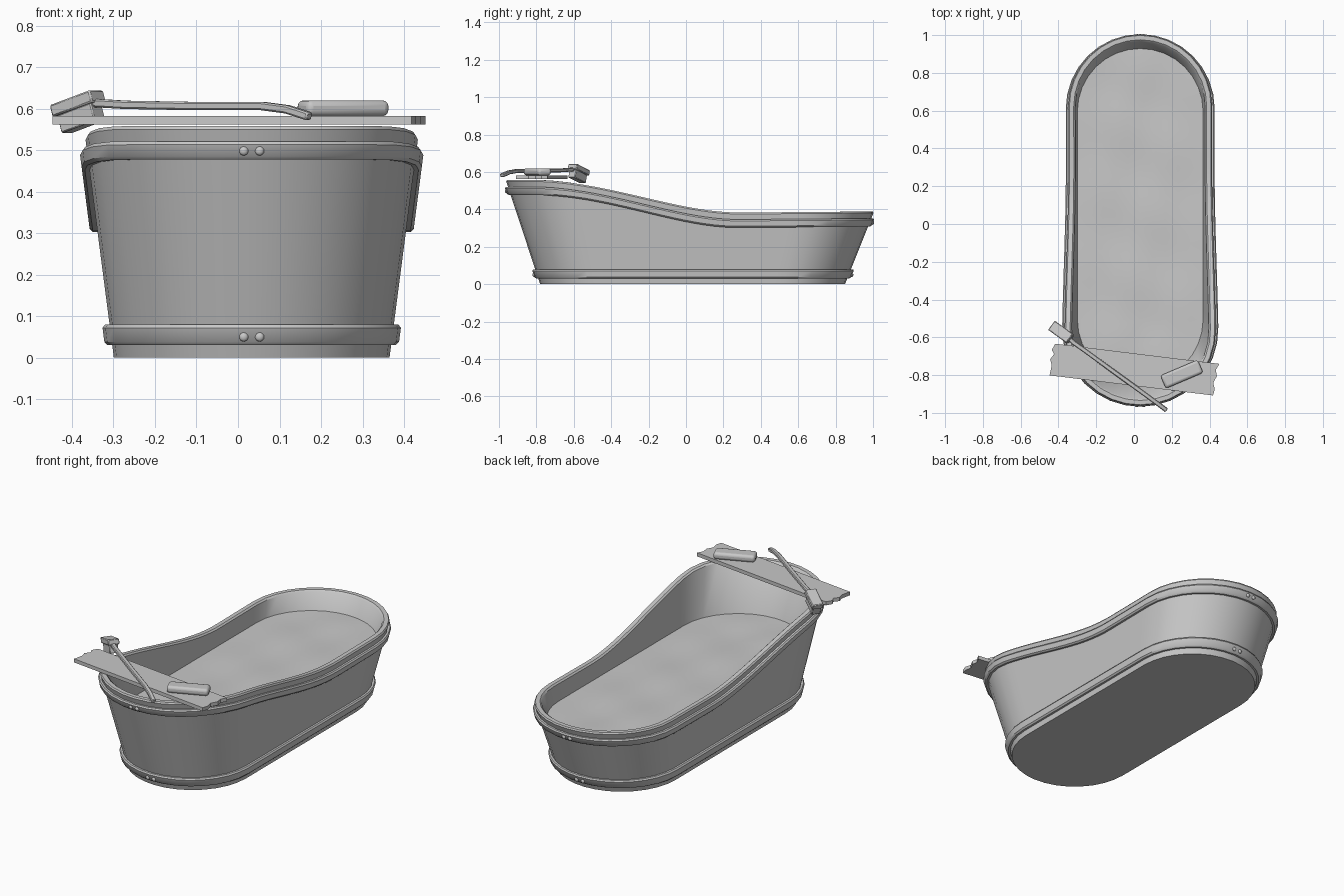
import bpy, bmesh, math
from mathutils import Vector, Matrix

cube = bpy.data.objects.get("Cube")
if cube:
    bpy.data.objects.remove(cube, do_unlink=True)

grey = bpy.data.materials.new("pale_grey")
grey.use_nodes = True
colour = (0.58, 0.58, 0.58, 1)
grey.diffuse_color = colour
grey.node_tree.nodes["Principled BSDF"].inputs["Base Color"].default_value = colour

MID = 0.033      # tub centre line
ARC = 16         # segments per rounded end
SIDE = 22        # segments per straight side


def finish(name, bm, bevel=0.0, segments=2, angle=35):
    bmesh.ops.recalc_face_normals(bm, faces=bm.faces)
    mesh = bpy.data.meshes.new(name)
    bm.to_mesh(mesh)
    bm.free()
    mesh.materials.append(grey)
    ob = bpy.data.objects.new(name, mesh)
    bpy.context.collection.objects.link(ob)
    if bevel:
        mod = ob.modifiers.new("rounding", "BEVEL")
        mod.width, mod.segments = bevel, segments
    bpy.ops.object.select_all(action="DESELECT")
    ob.select_set(True)
    bpy.context.view_layer.objects.active = ob
    bpy.ops.object.shade_smooth_by_angle(angle=math.radians(angle))
    return ob


# Tub outline: (position along the straight side, x factor, y factor)
outline = [(i / SIDE, 1, 0) for i in range(SIDE)]
outline += [(1, math.cos(math.pi * i / ARC), math.sin(math.pi * i / ARC)) for i in range(ARC)]
outline += [(1 - i / SIDE, -1, 0) for i in range(SIDE)]
outline += [(0, -math.cos(math.pi * i / ARC), -math.sin(math.pi * i / ARC)) for i in range(ARC)]


def tub_point(station, z, offset=0.0, fill=1.0):
    u, c, s = station
    half = 0.332 + 0.13 * z
    front = -0.78 - 0.33 * z + half
    back = 0.85 + 0.40 * z - half
    r = (half + offset) * fill
    return Vector((MID + c * r, front + (back - front) * u + s * r, z))


def rim_height(station):
    y = tub_point(station, 0.45).y
    t = min(max((y + 0.8) / 1.1, 0), 1)
    return 0.558 - 0.175 * t * t * (3 - 2 * t) + 0.008 * max(y - 0.3, 0)


def sweep(name, profile, closed=True, cap_start=False):
    """Profile entries: (offset from wall, height, height is measured from rim)."""
    bm = bmesh.new()
    rings = []
    for offset, z, from_rim in profile:
        rings.append([bm.verts.new(tub_point(st, z + (rim_height(st) if from_rim else 0), offset))
                      for st in outline])
    n = len(outline)
    pairs = list(zip(rings, rings[1:])) + ([(rings[-1], rings[0])] if closed else [])
    for a, b in pairs:
        for i in range(n):
            j = (i + 1) % n
            bm.faces.new((a[i], a[j], b[j], b[i]))
    if cap_start:
        bm.faces.new(rings[0])
    return finish(name, bm)


def hoop(name, low, high, from_rim):
    edge = 0.008
    shape = [(-0.004, low), (0.011, low), (0.018, low + edge),
             (0.018, high - edge), (0.011, high), (-0.004, high)]
    sweep(name, [(d, z, from_rim) for d, z in shape])


# Tub shell with rolled rim
sweep("tub_shell", [(0, 0, False), (0, 0.08, False), (0, -0.045, True), (0, -0.008, True),
                    (-0.007, 0, True), (-0.03, 0, True), (-0.037, -0.008, True),
                    (-0.037, 0.25, False)], closed=False, cap_start=True)

# Hoops round the tub
hoop("upper_hoop", -0.081, -0.037, True)
hoop("lower_hoop", 0.03, 0.08, False)

# Water surface with gentle ripples
bm = bmesh.new()
rings = []
for fill in (1, 0.8, 0.6, 0.4, 0.2, 0):
    ring = []
    for st in outline:
        p = tub_point(st, 0.29, -0.036, fill)
        p.z += 0.005 * (1 - fill ** 4) * math.sin(13 * p.x + 5 * p.y) * math.cos(11 * p.y - 6 * p.x)
        ring.append(bm.verts.new(p))
    rings.append(ring)
for a, b in zip(rings, rings[1:]):
    for i in range(len(outline)):
        j = (i + 1) % len(outline)
        bm.faces.new((a[i], a[j], b[j], b[i]))
bmesh.ops.remove_doubles(bm, verts=bm.verts, dist=0.0005)
water = finish("water", bm)
if water.data.polygons[0].normal.z < 0:
    water.data.flip_normals()

# Rivets joining the hoop ends
for end, station in (("front", (0, 0, -1)), ("back", (1, 0, 1))):
    for level, z in (("upper", rim_height(station) - 0.06), ("lower", 0.05)):
        for side in (-1, 1):
            at = tub_point(station, z, 0.017) + Vector((side * 0.019, 0, 0))
            bm = bmesh.new()
            bmesh.ops.create_uvsphere(bm, u_segments=12, v_segments=8, radius=0.011)
            bmesh.ops.scale(bm, vec=(1, 0.7, 1), verts=bm.verts)
            bmesh.ops.translate(bm, vec=at, verts=bm.verts)
            finish(f"{end}_{level}_rivet_{'left' if side > 0 else 'right'}", bm)

# Plank laid across the tub, with splintered ends
ragged = [(-0.435, -0.085), (-0.43, -0.03), (-0.442, 0.0), (-0.425, 0.03), (-0.44, 0.05),
          (-0.425, 0.085), (0.45, 0.085), (0.435, 0.05), (0.445, 0.02), (0.43, -0.02),
          (0.442, -0.05), (0.437, -0.085)]
bm = bmesh.new()
base = bm.faces.new([bm.verts.new((x, y, 0)) for x, y in ragged])
raised = bmesh.ops.extrude_face_region(bm, geom=[base])["geom"]
bmesh.ops.translate(bm, vec=(0, 0, 0.02), verts=[v for v in raised if isinstance(v, bmesh.types.BMVert)])
bmesh.ops.transform(bm, verts=bm.verts,
                    matrix=Matrix.Translation((-0.005, -0.77, 0.562)) @ Matrix.Rotation(math.radians(-7), 4, "Z"))
finish("plank", bm)


def block(name, size, place, bevel, segments=2):
    bm = bmesh.new()
    bmesh.ops.create_cube(bm, size=1)
    bmesh.ops.scale(bm, vec=size, verts=bm.verts)
    bmesh.ops.transform(bm, matrix=place, verts=bm.verts)
    return finish(name, bm, bevel, segments)


# Soap bar
block("soap", (0.215, 0.075, 0.038),
      Matrix.Translation((0.253, -0.795, 0.601)) @ Matrix.Rotation(math.radians(23), 4, "Z"), 0.014, 3)

# Brush head and bristles, tilted over the rim
tilt = (Matrix.Translation((-0.386, -0.573, 0.612)) @ Matrix.Rotation(math.radians(-36), 4, "Z")
        @ Matrix.Rotation(math.radians(-17), 4, "Y"))
block("brush_head", (0.125, 0.06, 0.03), tilt, 0.004, 1)
block("brush_bristles", (0.105, 0.046, 0.045), tilt @ Matrix.Translation((0, 0, -0.036)), 0.003, 1)

# Bent brush handle
path = [Vector(p) for p in ((-0.36, -0.592, 0.614), (-0.32, -0.628, 0.612), (-0.27, -0.663, 0.609),
                            (-0.1, -0.787, 0.606), (0.06, -0.903, 0.606), (0.12, -0.947, 0.598),
                            (0.172, -0.986, 0.581))]
bm = bmesh.new()
rings = []
for i, p in enumerate(path):
    along = (path[min(i + 1, len(path) - 1)] - path[max(i - 1, 0)]).normalized()
    across = along.cross(Vector((0, 0, 1))).normalized() * 0.012
    up = across.cross(along).normalized() * 0.010
    rings.append([bm.verts.new(p + across * a + up * b) for a, b in ((1, 1), (1, -1), (-1, -1), (-1, 1))])
for a, b in zip(rings, rings[1:]):
    for i in range(4):
        j = (i + 1) % 4
        bm.faces.new((a[i], a[j], b[j], b[i]))
bm.faces.new(rings[0])
bm.faces.new(rings[-1])
finish("brush_handle", bm, 0.004, 1)
